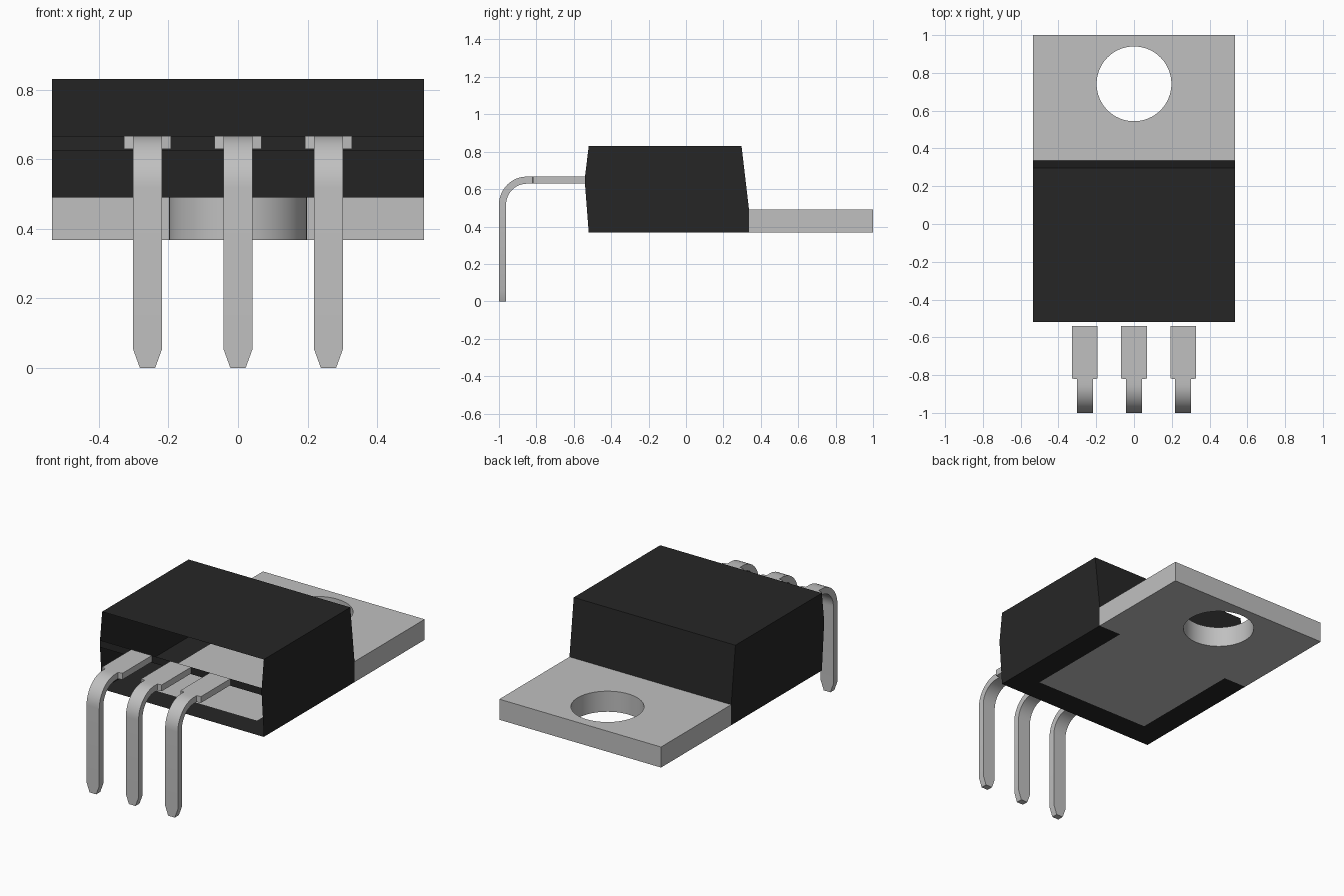
import bpy, bmesh, math

cube = bpy.data.objects.get("Cube")
if cube:
    bpy.data.objects.remove(cube, do_unlink=True)


def make_material(name, value):
    mat = bpy.data.materials.new(name)
    mat.use_nodes = True
    colour = (value, value, value, 1)
    mat.diffuse_color = colour
    bsdf = next(n for n in mat.node_tree.nodes if n.type == 'BSDF_PRINCIPLED')
    bsdf.inputs["Base Color"].default_value = colour
    return mat


BLACK = make_material("black_plastic", 0.0194)
SILVER = make_material("silver_metal", 0.527)


def finish(name, bm, mat, smooth=False):
    """Turn a bmesh into a named, coloured object."""
    bmesh.ops.remove_doubles(bm, verts=bm.verts[:], dist=1e-5)
    bmesh.ops.recalc_face_normals(bm, faces=bm.faces[:])
    mesh = bpy.data.meshes.new(name)
    bm.to_mesh(mesh)
    bm.free()
    mesh.materials.append(mat)
    obj = bpy.data.objects.new(name, mesh)
    bpy.context.collection.objects.link(obj)
    if smooth:
        bpy.ops.object.select_all(action='DESELECT')
        obj.select_set(True)
        bpy.context.view_layer.objects.active = obj
        bpy.ops.object.shade_smooth_by_angle(angle=math.radians(30))
    return obj


def add_face(bm, points):
    return bm.faces.new([bm.verts.new(p) for p in points])


HALF = 0.535                    # half width of body and tab
INSET = 0.385                   # half width of the tab under the body
Z0, Z_TAB, Z_TOP = 0.367, 0.49, 0.83
PIN_LOW, PIN_HIGH = 0.625, 0.667
Y_FRONT, Y_STRIP, Y_BACK, Y_INNER = -0.52, -0.54, 0.337, -0.37

# Body shell: open front crossed by the strip that holds the pins
side = [(Y_FRONT, Z0), (Y_STRIP, PIN_LOW), (Y_STRIP, PIN_HIGH),
        (Y_FRONT, Z_TOP), (0.297, Z_TOP), (Y_BACK, Z_TAB), (Y_BACK, Z0)]
bm = bmesh.new()
for s in (-1, 1):
    add_face(bm, [(s * HALF, y, z) for y, z in side])
for i in (1, 3, 4):             # strip, top, sloped back
    (ya, za), (yb, zb) = side[i], side[i + 1]
    add_face(bm, [(-HALF, ya, za), (HALF, ya, za), (HALF, yb, zb), (-HALF, yb, zb)])
# U-shaped underside around the tab
half_u = [(HALF, Y_BACK), (INSET, Y_BACK), (INSET, Y_INNER)]
outline = [(HALF, Y_FRONT)] + half_u
outline += [(-x, y) for x, y in reversed(outline)]
add_face(bm, [(x, y, Z0) for x, y in outline])
finish("body", bm, BLACK)

# Mounting tab: pierced top and bottom plates, outer walls and hole wall
HOLE_Y, HOLE_R, N = 0.742, 0.198, 64
hole = [(HOLE_R * math.cos(2 * math.pi * i / N),
         HOLE_Y + HOLE_R * math.sin(2 * math.pi * i / N)) for i in range(N)]
rim = [(-HALF, Y_BACK), (-HALF, 1), (HALF, 1), (HALF, Y_BACK)]
tongue = [(INSET, Y_BACK), (INSET, Y_INNER), (-INSET, Y_INNER), (-INSET, Y_BACK)]

bm = bmesh.new()
for z, outer in ((Z_TAB, rim), (Z0, rim + tongue)):
    edges = []
    for loop in (outer, hole):
        vs = [bm.verts.new((x, y, z)) for x, y in loop]
        edges += [bm.edges.new((vs[i - 1], vs[i])) for i in range(len(vs))]
    bmesh.ops.triangle_fill(bm, use_beauty=True, edges=edges, normal=(0, 0, 1))
walls = list(zip(rim, rim[1:])) + list(zip(hole, hole[1:] + hole[:1]))
for a, b in walls:
    add_face(bm, [(*a, Z0), (*b, Z0), (*b, Z_TAB), (*a, Z_TAB)])
finish("mounting_tab", bm, SILVER, smooth=True)

# Pins: stations of (outer point, inner point, half width) along the bent strip
T = PIN_HIGH - PIN_LOW - 0.004
WIDE, NARROW, TIP = 0.068, 0.042, 0.022
R = 0.15
stations = [((y, PIN_HIGH), (y, PIN_HIGH - T), w) for y, w in
            ((Y_STRIP, WIDE), (-0.818, WIDE), (-0.822, NARROW))]
STEPS = 12
for i in range(STEPS + 1):
    a = math.pi / 2 * i / STEPS
    cy, cz = -1 + R, PIN_HIGH - R
    arc = [(cy - r * math.sin(a), cz + r * math.cos(a)) for r in (R, R - T)]
    stations.append((arc[0], arc[1], NARROW))
stations += [((-1, z), (-1 + T, z), w) for z, w in ((0.055, NARROW), (0, TIP))]


def make_pin(name, x):
    bm = bmesh.new()
    rings = []
    for (yo, zo), (yi, zi), w in stations:
        rings.append([bm.verts.new(p) for p in (
            (x - w, yo, zo), (x + w, yo, zo), (x + w, yi, zi), (x - w, yi, zi))])
    for a, b in zip(rings, rings[1:]):
        for i in range(4):
            bm.faces.new((a[i - 1], a[i], b[i], b[i - 1]))
    bm.faces.new(rings[0])
    bm.faces.new(rings[-1])
    finish(name, bm, SILVER, smooth=True)


for pin_name, pin_x in (("right_pin", -0.26), ("middle_pin", 0), ("left_pin", 0.26)):
    make_pin(pin_name, pin_x)
